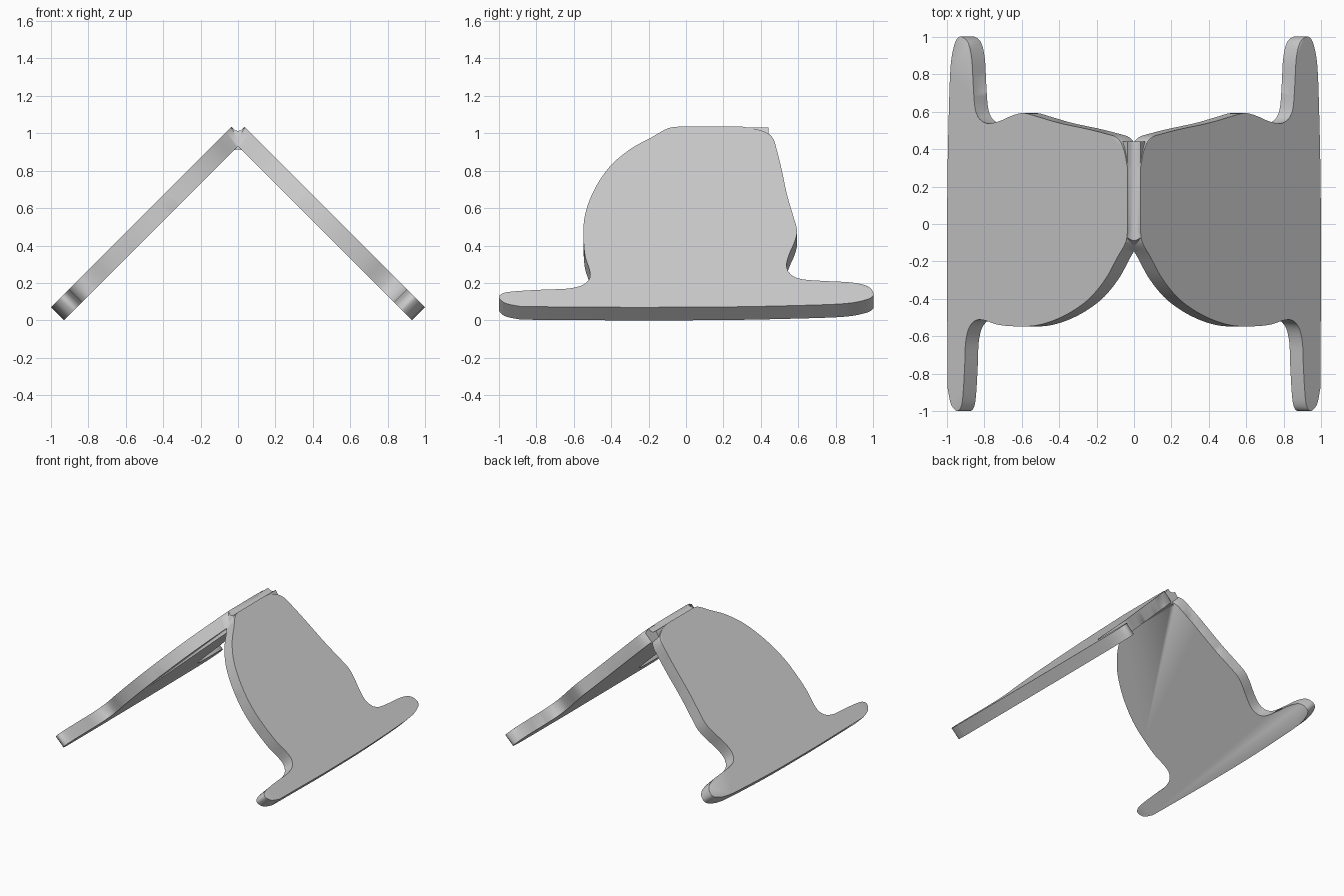
import bpy, bmesh
from mathutils import Vector

if "Cube" in bpy.data.objects:
    bpy.data.objects.remove(bpy.data.objects["Cube"])

HALF = 0.035   # half thickness, measured along x and along z of the 45 degree slope


def spline(pts, steps=4):
    """Smooth open Catmull-Rom path through the points."""
    p = [Vector(q) for q in pts]
    p = [p[0]] + p + [p[-1]]
    out = []
    for a, b, c, d in zip(p, p[1:], p[2:], p[3:]):
        for i in range(steps):
            t = i / steps
            out.append(0.5 * (2 * b + (c - a) * t + (2 * a - 5 * b + 4 * c - d) * t * t
                              + (3 * b - a - 3 * c + d) * t ** 3))
    return out + [p[-1]]


def make_object(name, bm):
    bmesh.ops.recalc_face_normals(bm, faces=bm.faces)
    me = bpy.data.meshes.new(name)
    bm.to_mesh(me)
    bm.free()
    ob = bpy.data.objects.new(name, me)
    bpy.context.collection.objects.link(ob)
    bpy.context.view_layer.objects.active = ob
    ob.select_set(True)
    bpy.ops.object.shade_smooth_by_angle(angle=0.6)
    ob.select_set(False)
    return ob


def prism(bm, front, back):
    n = len(front)
    a = [bm.verts.new(v) for v in front]
    b = [bm.verts.new(v) for v in back]
    faces = [bm.faces.new(a), bm.faces.new(b[::-1])]
    for i in range(n):
        bm.faces.new((a[i], b[i], b[(i + 1) % n], a[(i + 1) % n]))
    return faces


# Panel outline as (y, height up the slope)
back_side = [(-0.88, 0.004), (-0.96, 0.02), (-0.995, 0.045), (-0.995, 0.065), (-0.96, 0.08),
             (-0.88, 0.088), (-0.75, 0.095), (-0.63, 0.10), (-0.55, 0.12), (-0.515, 0.155),
             (-0.515, 0.20), (-0.54, 0.28), (-0.548, 0.40), (-0.54, 0.49), (-0.51, 0.585),
             (-0.46, 0.68), (-0.39, 0.77), (-0.29, 0.85), (-0.18, 0.91), (-0.10, 0.955),
             (-0.04, 0.965)]
front_side = [(0.30, 0.965), (0.40, 0.945), (0.46, 0.91), (0.485, 0.84), (0.51, 0.74),
              (0.54, 0.60), (0.575, 0.48), (0.593, 0.41), (0.58, 0.35), (0.55, 0.28),
              (0.537, 0.22), (0.56, 0.175), (0.62, 0.15), (0.75, 0.14), (0.88, 0.133),
              (0.965, 0.115), (0.998, 0.085), (0.998, 0.06), (0.96, 0.04), (0.85, 0.02),
              (0.60, 0.01), (0.2, 0.002), (-0.3, 0.0)]
outline = spline(back_side) + spline(front_side)

# Side panel: sloped slab with rounded rim, trimmed at the ridge and mirrored
bm = bmesh.new()
layer = lambda o: [(0.965 - h + o, y, HALF + h + o) for y, h in outline]
caps = prism(bm, layer(HALF), layer(-HALF))


def rim(edge):
    for v in edge.verts:
        h = (v.co.z - v.co.x + 0.965 - HALF) / 2
        if h < 0.03 or h > 0.955:
            return False
    return True


edges = [e for f in caps for e in f.edges if rim(e)]
bmesh.ops.bevel(bm, geom=edges, offset=0.018, segments=3, profile=0.5,
                affect='EDGES', clamp_overlap=True)
bmesh.ops.bisect_plane(bm, geom=bm.verts[:] + bm.edges[:] + bm.faces[:],
                       plane_co=(0, 0, 0), plane_no=(1, 0, 0), clear_inner=True)
panels = make_object("side_panels", bm)
mirror = panels.modifiers.new("Mirror", 'MIRROR')
mirror.use_clip = True

# Ridge strip: shallow groove on top, rounded fillet underneath
bm = bmesh.new()
half = [(0.0, 1.012), (0.015, 1.016), (0.034, 1.030), (0.06, 0.99), (0.045, 0.90),
        (0.03, 0.906), (0.015, 0.911)]
section = half + [(0.0, 0.913)] + [(-x, z) for x, z in half[:0:-1]]
prism(bm, [(x, -0.13 + max(0, 0.95 - z) * -0.2 + max(0, z - 0.96) * 0.8, z) for x, z in section],
      [(x, 0.44, z) for x, z in section])
make_object("ridge_strip", bm)
